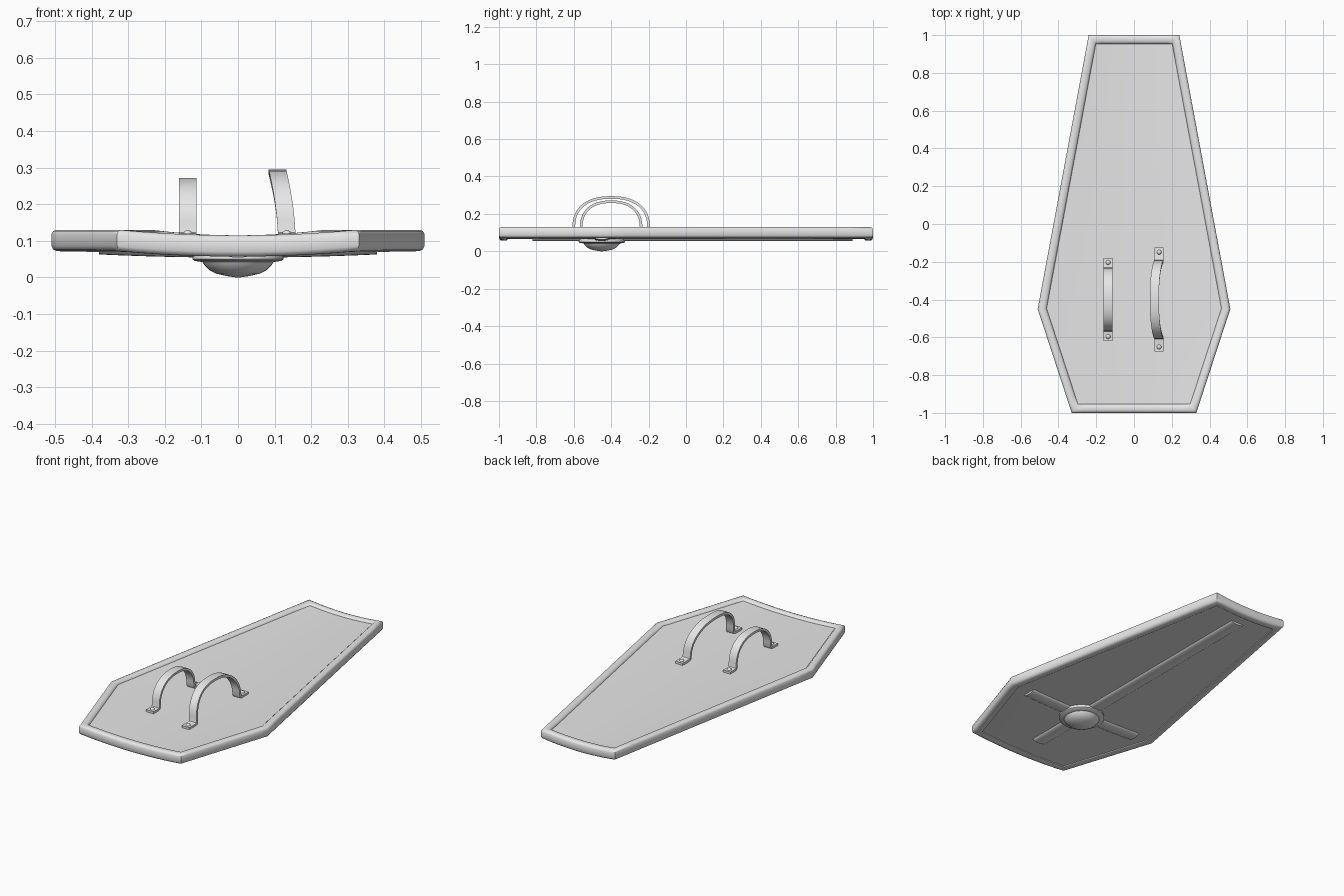
import bpy, bmesh, math
from math import sin, cos, pi
from mathutils import Vector

if "Cube" in bpy.data.objects:
    bpy.data.objects.remove(bpy.data.objects["Cube"])

grey = bpy.data.materials.new("plain_grey")
grey.use_nodes = True
grey.diffuse_color = (0.8, 0.8, 0.8, 1)
grey.node_tree.nodes["Principled BSDF"].inputs["Base Color"].default_value = (0.8, 0.8, 0.8, 1)

# Six-sided outline, counter-clockwise
HEX = [Vector(p) for p in ((0.24, 1), (-0.24, 1), (-0.51, -0.45),
                           (-0.33, -1), (0.33, -1), (0.51, -0.45))]
MID_Y = -0.45
RISE = 0.016


def bend(x, y, z):
    """Curl the board up towards its long edges."""
    if y > MID_Y:
        w = 0.51 - 0.27 * (y - MID_Y) / 1.45
    else:
        w = 0.51 - 0.18 * (MID_Y - y) / 0.55
    return (x, y, z + RISE * (x / w) ** 2)


def inset(d):
    """Outline corners moved inwards by d with mitred corners."""
    out = []
    for i, p in enumerate(HEX):
        a = (p - HEX[i - 1]).normalized()
        b = (HEX[(i + 1) % 6] - p).normalized()
        n1, n2 = Vector((-a.y, a.x)), Vector((-b.y, b.x))
        out.append(p + d * (n1 + n2) / (1 + n1.dot(n2)))
    return out


def loft(name, rings, wrap=False, angle=40):
    """Skin a row of equal rings, closing the ends with caps or a wrap."""
    bm = bmesh.new()
    vs = [[bm.verts.new(p) for p in ring] for ring in rings]
    n = len(vs[0])
    for i in range(len(vs) if wrap else len(vs) - 1):
        a, b = vs[i], vs[(i + 1) % len(vs)]
        for j in range(n):
            k = (j + 1) % n
            bm.faces.new((a[j], a[k], b[k], b[j]))
    if not wrap:
        bm.faces.new(vs[0])
        bm.faces.new(vs[-1])
    bmesh.ops.recalc_face_normals(bm, faces=bm.faces)
    me = bpy.data.meshes.new(name)
    bm.to_mesh(me)
    bm.free()
    me.materials.append(grey)
    ob = bpy.data.objects.new(name, me)
    bpy.context.collection.objects.link(ob)
    bpy.ops.object.select_all(action="DESELECT")
    ob.select_set(True)
    bpy.context.view_layer.objects.active = ob
    bpy.ops.object.shade_smooth_by_angle(angle=math.radians(angle))
    return ob


# Raised rim: rounded section carried around the outline
section = [(0.046, 0.060), (0.040, 0.057), (0.014, 0.057), (0.005, 0.061), (0, 0.070),
           (0, 0.102), (0.005, 0.111), (0.014, 0.115), (0.036, 0.115), (0.046, 0.106)]
rings = []
for d, z in section:
    corners = inset(d)
    ring = []
    for i, p in enumerate(corners):
        q = corners[(i + 1) % 6]
        for s in range(12):
            v = p.lerp(q, s / 12)
            ring.append(bend(v.x, v.y, z))
    rings.append(ring)
loft("rim", rings, wrap=True, angle=50)

# Thin curved panel inside the rim
corners = inset(0.035)
us = [i / 8 - 1 for i in range(17)]
rings = []
for i in (0, 5, 4):
    w, y = corners[i]
    rings.append([bend(u * w, y, 0.106) for u in us]
                 + [bend(u * w, y, 0.066) for u in reversed(us)])
loft("panel", rings)


# Rounded reinforcing bars on the outer face
def bar(name, start, end, along_y):
    rings = []
    for i in range(13):
        t = start + (end - start) * i / 12
        ring = []
        for k in range(9):
            s = 0.042 * cos(pi * k / 8)
            z = 0.067 - 0.013 * sin(pi * k / 8)
            ring.append(bend(s, t, z) if along_y else bend(t, MID_Y + s, z))
        rings.append(ring)
    loft(name, rings)


bar("long_bar", -0.82, 0.89, True)
bar("cross_bar", -0.38, 0.38, False)


# Turned parts around a vertical axis
def lathe(name, x, y, profile, sides):
    loft(name, [[(x + r * cos(2 * pi * k / sides), y + r * sin(2 * pi * k / sides), z)
                 for k in range(sides)] for r, z in profile], angle=45)


lathe("boss", 0, MID_Y, [(0.122, 0.068), (0.125, 0.050), (0.118, 0.045), (0.097, 0.042),
                         (0.092, 0.034), (0.078, 0.020), (0.058, 0.010),
                         (0.032, 0.004), (0.004, 0)], 32)


# Strap handles with flat feet and round rivets
def handle(name, x, mid, foot, half, top, lean):
    base, thick, width = 0.113, 0.007, 0.024
    path = [(-foot, base), (-half - 0.016, base), (-half - 0.004, base + 0.004)]
    steps = 24
    for i in range(steps + 1):
        a = pi * i / steps
        c = cos(a)
        y = -half * math.copysign(abs(c) ** 0.85, c)
        path.append((y, base + 0.014 + (top - thick - base - 0.014) * sin(a) ** 0.85))
    path += [(-y, z) for y, z in reversed(path[:3])]
    rings = []
    for i, (y, z) in enumerate(path):
        y0, z0 = path[max(i - 1, 0)]
        y1, z1 = path[min(i + 1, len(path) - 1)]
        t = Vector((y1 - y0, z1 - z0)).normalized() * thick
        cx = x - lean * max(0, (z - base) / (top - base)) ** 1.7
        rings.append([(cx + sx * width, mid + y - sn * t.y, z + sn * t.x)
                      for sx, sn in ((-1, -1), (1, -1), (1, 1), (-1, 1))])
    loft(name, rings)
    dome = [(0.013 * cos(a * pi / 8), 0.118 + 0.011 * sin(a * pi / 8)) for a in range(4)]
    for side, label in ((-1, "front"), (1, "back")):
        lathe(name + "_" + label + "_rivet", x, mid + side * (foot - 0.024),
              dome + [(0.001, 0.129)], 12)


handle("right_handle", -0.137, -0.40, 0.22, 0.16, 0.272, 0)
handle("left_handle", 0.133, -0.40, 0.275, 0.20, 0.295, 0.027)
